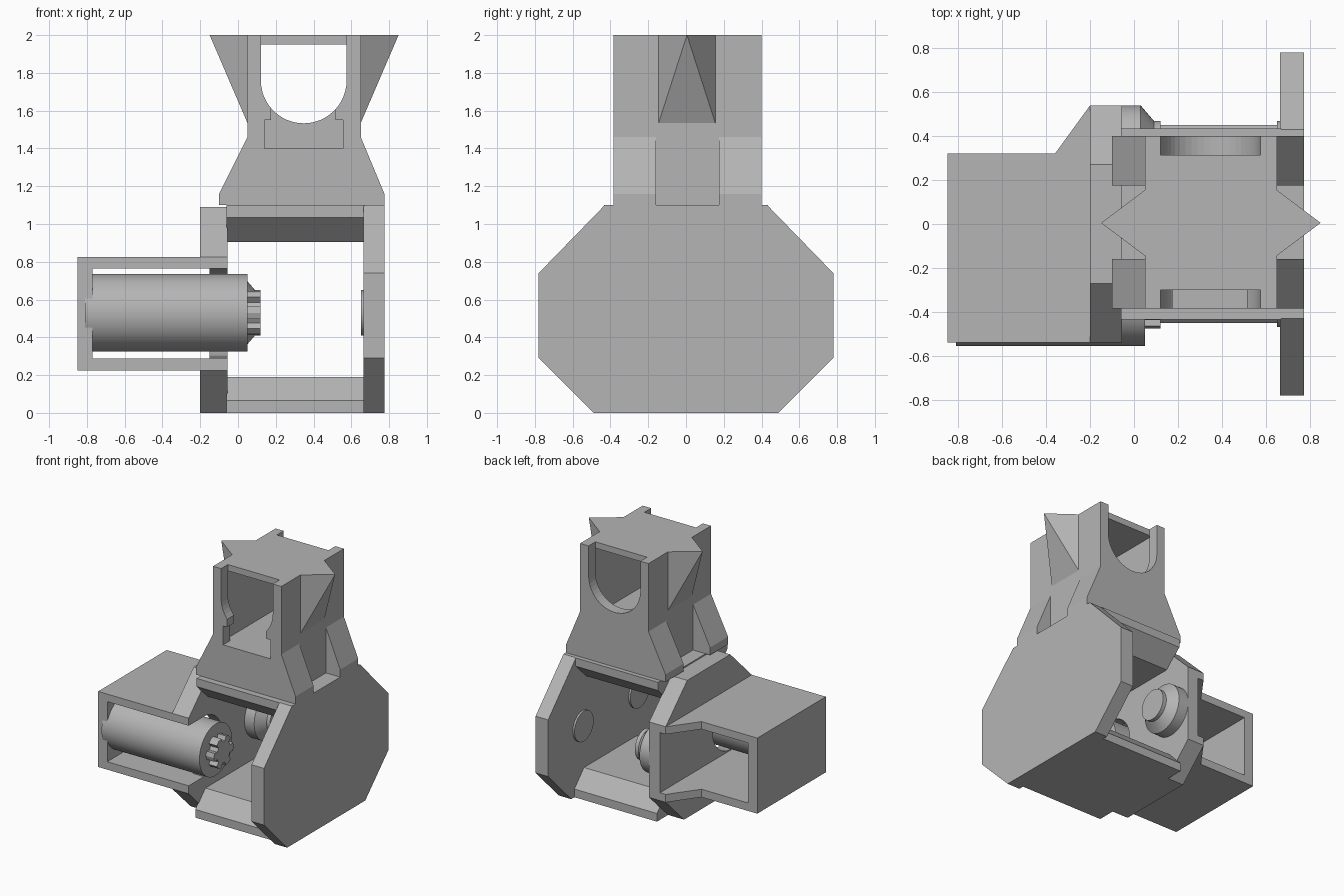
import bpy, bmesh, math
from mathutils import Vector

if "Cube" in bpy.data.objects:
    bpy.data.objects.remove(bpy.data.objects["Cube"])

grey = bpy.data.materials.new("plain_grey")
grey.use_nodes = True
COLOUR = (0.46, 0.46, 0.46, 1)
grey.diffuse_color = COLOUR
grey.node_tree.nodes["Principled BSDF"].inputs["Base Color"].default_value = COLOUR


def finish(name, bm):
    bmesh.ops.recalc_face_normals(bm, faces=bm.faces[:])
    mesh = bpy.data.meshes.new(name)
    bm.to_mesh(mesh)
    bm.free()
    mesh.materials.append(grey)
    obj = bpy.data.objects.new(name, mesh)
    bpy.context.collection.objects.link(obj)
    return obj


def prism(name, profile, axis, lo, hi):
    """Extrude a 2D profile along one axis; the profile uses the other two in order."""
    bm = bmesh.new()
    verts = []
    for p in profile:
        co = list(p)
        co.insert(axis, lo)
        verts.append(bm.verts.new(co))
    face = bm.faces.new(verts)
    result = bmesh.ops.extrude_face_region(bm, geom=[face])
    move = Vector((0, 0, 0))
    move[axis] = hi - lo
    moved = [v for v in result["geom"] if isinstance(v, bmesh.types.BMVert)]
    bmesh.ops.translate(bm, verts=moved, vec=move)
    return finish(name, bm)


def box(name, x, y, z):
    return prism(name, [(x[0], y[0]), (x[1], y[0]), (x[1], y[1]), (x[0], y[1])], 2, *z)


def turned(name, steps, y, z, sides=48):
    """Solid of revolution around x, from (x, radius) steps."""
    bm = bmesh.new()
    rings = []
    for x, r in steps:
        rings.append([bm.verts.new((x, y + r * math.cos(a), z + r * math.sin(a)))
                      for a in (math.tau * i / sides for i in range(sides))])
    for a, b in zip(rings, rings[1:]):
        for i in range(sides):
            j = (i + 1) % sides
            bm.faces.new((a[i], a[j], b[j], b[i]))
    bm.faces.new(rings[0])
    bm.faces.new(rings[-1])
    obj = finish(name, bm)
    activate(obj)
    bpy.ops.object.shade_smooth_by_angle(angle=math.radians(30))
    return obj


def activate(obj):
    bpy.ops.object.select_all(action="DESELECT")
    obj.select_set(True)
    bpy.context.view_layer.objects.active = obj


def boolean(target, tools, operation="DIFFERENCE"):
    for tool in tools:
        mod = target.modifiers.new("boolean", "BOOLEAN")
        mod.operation = operation
        mod.solver = "EXACT"
        mod.object = tool
        activate(target)
        bpy.ops.object.modifier_apply(modifier=mod.name)
        bpy.data.objects.remove(tool)


def mirrored(half):
    """Complete a (y, z) profile listed bottom to top on the +y side."""
    return half + [(-y, z) for y, z in reversed(half)]


AXLE_Y, AXLE_Z = 0.35, 0.53

# Large octagonal side plate
prism("left_side_plate", mirrored([(0.49, 0), (0.78, 0.29), (0.78, 0.74), (0.43, 1.1)]),
      0, 0.665, 0.775)

# Small side plate, joined to the motor housing
plate = prism("right_side_plate",
              mirrored([(0.31, 0), (0.54, 0.225), (0.54, 0.825), (0.27, 1.09)]), 0, -0.2, -0.055)
housing = prism("motor_housing", [(-0.85, -0.54), (-0.15, -0.54), (-0.15, 0.54), (-0.2, 0.54),
                                  (-0.36, 0.32), (-0.85, 0.32)], 2, 0.225, 0.825)
boolean(plate, [housing], "UNION")
boolean(plate, [
    box("pocket", (-0.77, -0.15), (-1, 1), (0.288, 0.765)),
    box("motor_slot", (-0.3, 0), (-1, -AXLE_Y), (0.288, 0.765)),
    turned("motor_hole", [(-0.3, 0.235), (0, 0.235)], -AXLE_Y, AXLE_Z)])

# Motor, toothed pinion, rear boss and bearing discs
turned("motor", [(-0.81, 0.205), (0.05, 0.205)], -AXLE_Y, AXLE_Z, 64)
teeth = []
for i in range(6):
    for offset, r in ((-0.28, 0.12), (0, 0.125), (0.28, 0.12), (0.34, 0.085), (0.7, 0.085)):
        a = math.tau * i / 6 + offset
        teeth.append((-AXLE_Y + r * math.cos(a), AXLE_Z + r * math.sin(a)))
prism("pinion", teeth, 0, 0.04, 0.12)
turned("rear_boss", [(-0.06, 0.19), (0.03, 0.19), (0.09, 0.12), (0.12, 0.12)], AXLE_Y, AXLE_Z)
for side, y in (("front", -AXLE_Y), ("rear", AXLE_Y)):
    turned(side + "_bearing_disc", [(0.65, 0.12), (0.67, 0.12)], y, AXLE_Z)

# Cross members between the plates
prism("bottom_beam", mirrored([(0.45, 0), (0.45, 0.065), (0.33, 0.19)]), 0, -0.06, 0.67)
prism("top_beam", mirrored([(0.3, 0.905), (0.435, 1.035), (0.435, 1.1)]), 0, -0.06, 0.67)

# Tower with flared feet
tower = prism("tower", [(-0.1, 1.1), (0.775, 1.1), (0.775, 1.16), (0.65, 1.46), (0.65, 2),
                        (0.05, 2), (0.05, 1.46), (-0.1, 1.16)], 1, -0.385, 0.4)
CX, R, ARC_Z = 0.348, 0.227, 1.76
arch = [(CX - R, 2.1)] + [
    (CX + R * math.cos(a), ARC_Z + R * math.sin(a))
    for a in (math.pi + math.pi * i / 24 for i in range(25))] + [(CX + R, 2.1)]
boolean(tower, [
    box("right_foot_gap", (-0.3, 0.05), (-0.16, 0.175), (1, 1.5)),
    box("left_foot_gap", (0.65, 0.9), (-0.16, 0.175), (1, 1.5)),
    box("cavity", (0.1, 0.6), (-0.3, 0.315), (1.4, 1.95)),
    prism("front_window", arch, 1, -0.5, -0.3),
    prism("rear_window", arch, 1, 0.315, 0.5),
    box("front_slot", (0.175, 0.515), (-0.5, -0.29), (1.4, 1.66)),
    box("front_slot_step", (0.14, 0.555), (-0.5, -0.29), (1.4, 1.55))])

# Pointed side spikes
for side, wall, tip in (("right", 0.05, -0.15), ("left", 0.65, 0.85)):
    bm = bmesh.new()
    base = [bm.verts.new((wall, y, z))
            for y, z in ((-0.145, 1.535), (0.155, 1.535), (0.155, 2), (-0.145, 2))]
    apex = bm.verts.new((tip, 0.005, 2))
    bm.faces.new(base)
    for i in range(4):
        bm.faces.new((base[i], base[(i + 1) % 4], apex))
    finish(side + "_spike", bm)
